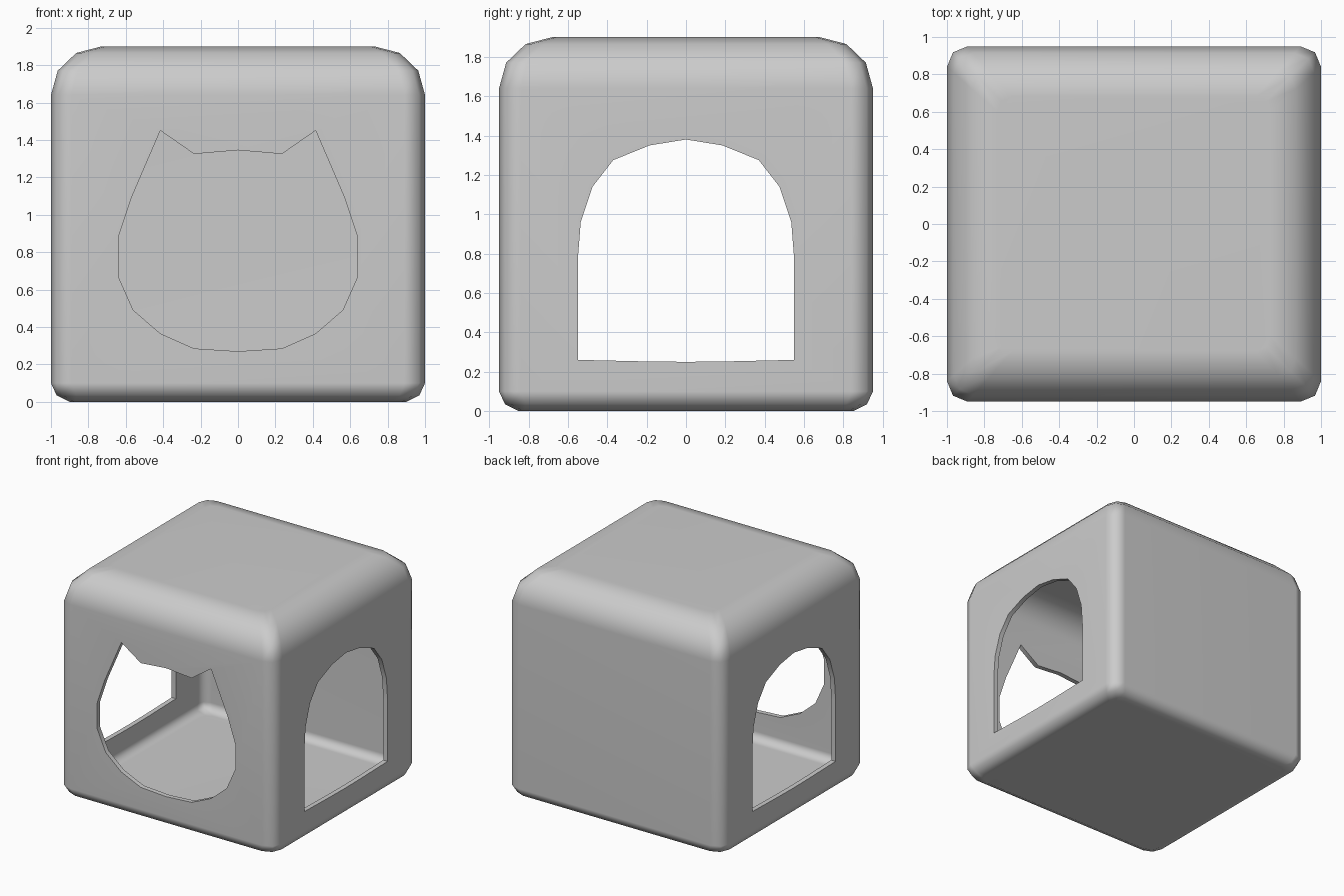
import bpy, bmesh, math

if "Cube" in bpy.data.objects:
    bpy.data.objects.remove(bpy.data.objects["Cube"])

WALL = 0.04


def new_object(name, bm):
    bmesh.ops.recalc_face_normals(bm, faces=bm.faces)
    mesh = bpy.data.meshes.new(name)
    bm.to_mesh(mesh)
    bm.free()
    obj = bpy.data.objects.new(name, mesh)
    bpy.context.collection.objects.link(obj)
    return obj


def rounded_rect(hx, hy, r, steps=2):
    pts = []
    for q, (sx, sy) in enumerate([(1, 1), (-1, 1), (-1, -1), (1, -1)]):
        for i in range(steps + 1):
            a = math.pi / 2 * (q + i / steps)
            pts.append((sx * (hx - r) + r * math.cos(a),
                        sy * (hy - r) + r * math.sin(a)))
    return pts


def prism(name, points, place, start, end):
    """Closed outline extruded between two depths."""
    bm = bmesh.new()
    a, b = ([bm.verts.new(place(u, v, d)) for u, v in points] for d in (start, end))
    bm.faces.new(a)
    bm.faces.new(b)
    n = len(points)
    for i in range(n):
        j = (i + 1) % n
        bm.faces.new((a[i], a[j], b[j], b[i]))
    obj = new_object(name, bm)
    obj.hide_render = True
    return obj


def mirrored(half):
    """Complete an outline whose first and last points lie on the centre line."""
    return half + [(-u, v) for u, v in reversed(half[1:-1])]


# House shell: stacked rounded rectangles (inset, height, corner radius)
rings = [(0.10, 0.0, 0.09), (0.03, 0.035, 0.105), (0, 0.10, 0.11),
         (0, 1.64, 0.11), (0.036, 1.77, 0.105), (0.135, 1.865, 0.095), (0.27, 1.90, 0.08)]
bm = bmesh.new()
loops = [[bm.verts.new((x, y, z)) for x, y in rounded_rect(1 - d, 0.95 - d, r)]
         for d, z, r in rings]
for lo, hi in zip(loops, loops[1:]):
    for i in range(len(lo)):
        j = (i + 1) % len(lo)
        bm.faces.new((lo[i], lo[j], hi[j], hi[i]))
bm.faces.new(loops[0])
bm.faces.new(loops[-1])
house = new_object("house_shell", bm)

solid = house.modifiers.new("wall", 'SOLIDIFY')
solid.thickness = WALL
solid.offset = -1
solid.use_even_offset = True

# Eared round doorway in the front wall
eared = mirrored([(0, 1.345), (0.235, 1.325), (0.415, 1.45), (0.57, 1.09), (0.64, 0.88),
                  (0.64, 0.67), (0.56, 0.49), (0.415, 0.365), (0.235, 0.285), (0, 0.27)])
front_cut = prism("front_door_cutter", eared, lambda u, v, d: (u, d, v), -1.2, -0.5)

# Arched windows through both side walls
arch = mirrored([(0, 1.38), (0.185, 1.35), (0.37, 1.275), (0.475, 1.14), (0.535, 0.96),
                 (0.55, 0.77), (0.55, 0.26), (0.2, 0.252), (0, 0.25)])
side_cut = prism("side_arch_cutter", arch, lambda u, v, d: (d, u, v), -1.2, 1.2)

for cutter in (front_cut, side_cut):
    mod = house.modifiers.new(cutter.name, 'BOOLEAN')
    mod.operation = 'DIFFERENCE'
    mod.solver = 'EXACT'
    mod.object = cutter

bpy.context.view_layer.objects.active = house
house.select_set(True)
for mod in list(house.modifiers):
    bpy.ops.object.modifier_apply(modifier=mod.name)
for cutter in (front_cut, side_cut):
    bpy.data.objects.remove(cutter)

bpy.ops.object.shade_smooth_by_angle(angle=math.radians(55))
weighted = house.modifiers.new("weighted_normals", 'WEIGHTED_NORMAL')
weighted.keep_sharp = True
